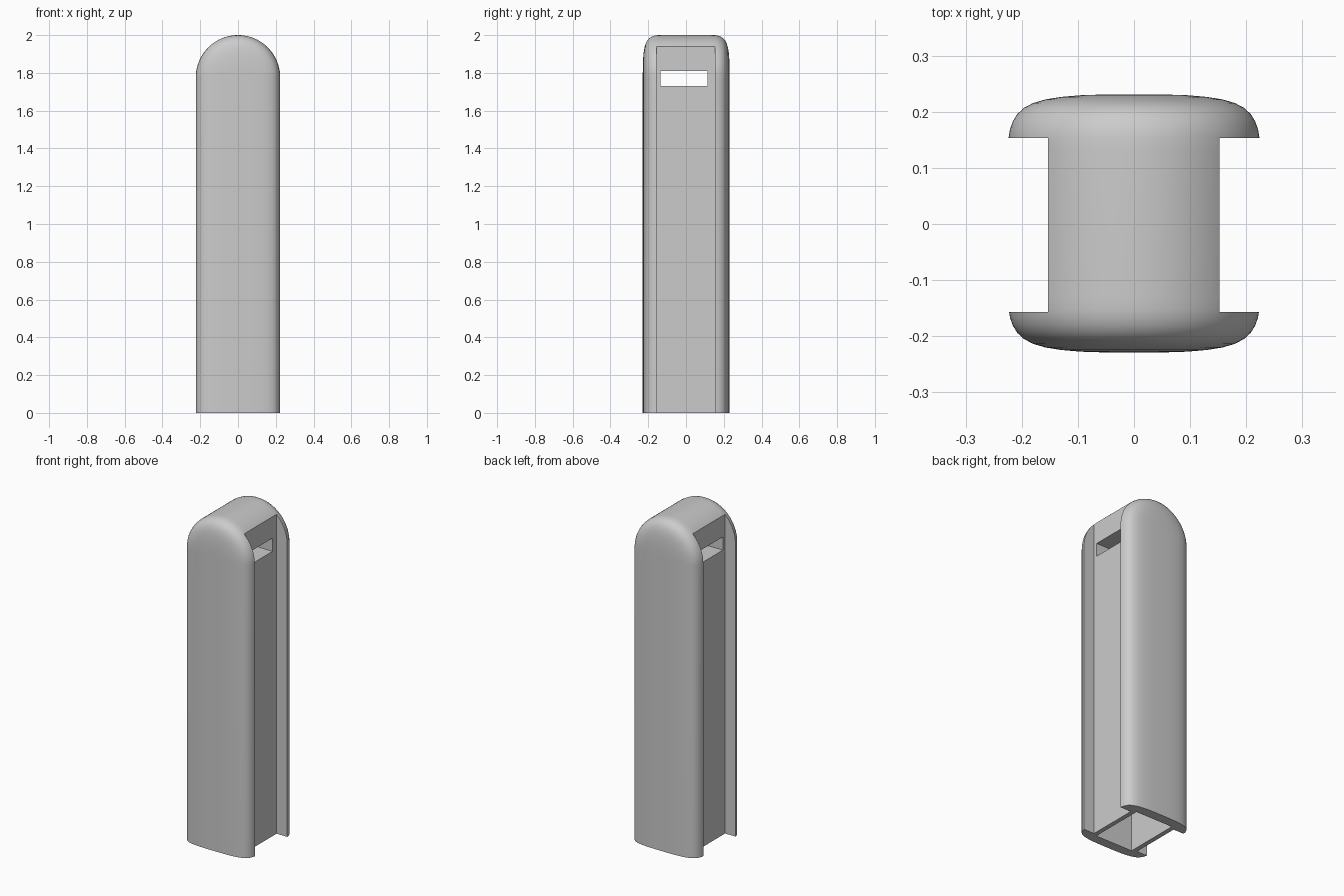
import bpy
import bmesh
from math import cos, sin, pi

cube = bpy.data.objects.get("Cube")
if cube:
    bpy.data.objects.remove(cube, do_unlink=True)

RADIUS = 0.224
SPRING = 2.0 - RADIUS        # height where the arched top begins
ARC_STEPS = 40

grey = bpy.data.materials.new("plain_grey")
grey.use_nodes = True
grey.diffuse_color = (0.6, 0.6, 0.6, 1)
grey.node_tree.nodes["Principled BSDF"].inputs["Base Color"].default_value = (0.6, 0.6, 0.6, 1)


def finish(name, bm):
    bmesh.ops.recalc_face_normals(bm, faces=bm.faces)
    mesh = bpy.data.meshes.new(name)
    bm.to_mesh(mesh)
    bm.free()
    mesh.materials.append(grey)
    obj = bpy.data.objects.new(name, mesh)
    bpy.context.collection.objects.link(obj)
    return obj


def arch_ring(bm, r, y):
    """Round-topped outline of half width r, standing on the ground."""
    points = [(r, 0)]
    points += [(r * cos(pi * i / ARC_STEPS), SPRING + r * sin(pi * i / ARC_STEPS))
               for i in range(ARC_STEPS + 1)]
    points.append((-r, 0))
    return [bm.verts.new((x, y, z)) for x, z in points]


def box(name, x, y, z):
    """Box from (low, high) ranges on each axis."""
    bm = bmesh.new()
    bmesh.ops.create_cube(bm, size=1)
    for v in bm.verts:
        for axis, (low, high) in enumerate((x, y, z)):
            v.co[axis] = high if v.co[axis] > 0 else low
    return finish(name, bm)


# Body: arch outlines lofted from front to back, with softly rounded rims
rim = [(RADIUS, 0.13), (0.2235, 0.153), (0.221, 0.168), (0.216, 0.182),
       (0.208, 0.195), (0.196, 0.206), (0.18, 0.2145), (0.158, 0.221),
       (0.13, 0.2255), (0.095, 0.2285), (0.055, 0.2298), (0.02, 0.23)]
stations = [(r, -y) for r, y in reversed(rim)] + rim
bm = bmesh.new()
rings = [arch_ring(bm, r, y + 0.001) for r, y in stations]
for a, b in zip(rings, rings[1:]):
    for i in range(len(a)):
        j = (i + 1) % len(a)
        bm.faces.new((a[i], a[j], b[j], b[i]))
bm.faces.new(rings[0])
bm.faces.new(rings[-1])
body = finish("body", bm)

# Side grooves, hollow underside and through slot
cutters = [
    box("left_groove_cutter", (0.152, 0.4), (-0.157, 0.153), (-0.1, 2.2)),
    box("right_groove_cutter", (-0.4, -0.153), (-0.157, 0.153), (-0.1, 2.2)),
    box("cavity_cutter", (-0.125, 0.125), (-0.17, 0.17), (-0.1, 1.6)),
    box("slot_cutter", (-0.4, 0.4), (-0.135, 0.115), (1.73, 1.81)),
]
bpy.context.view_layer.objects.active = body
body.select_set(True)
for cutter in cutters:
    mod = body.modifiers.new(cutter.name, "BOOLEAN")
    mod.operation = "DIFFERENCE"
    mod.solver = "EXACT"
    mod.object = cutter
    bpy.ops.object.modifier_apply(modifier=mod.name)
    bpy.data.objects.remove(cutter, do_unlink=True)

bpy.ops.object.select_all(action="DESELECT")
body.select_set(True)
bpy.ops.object.shade_smooth_by_angle(angle=pi / 6)
